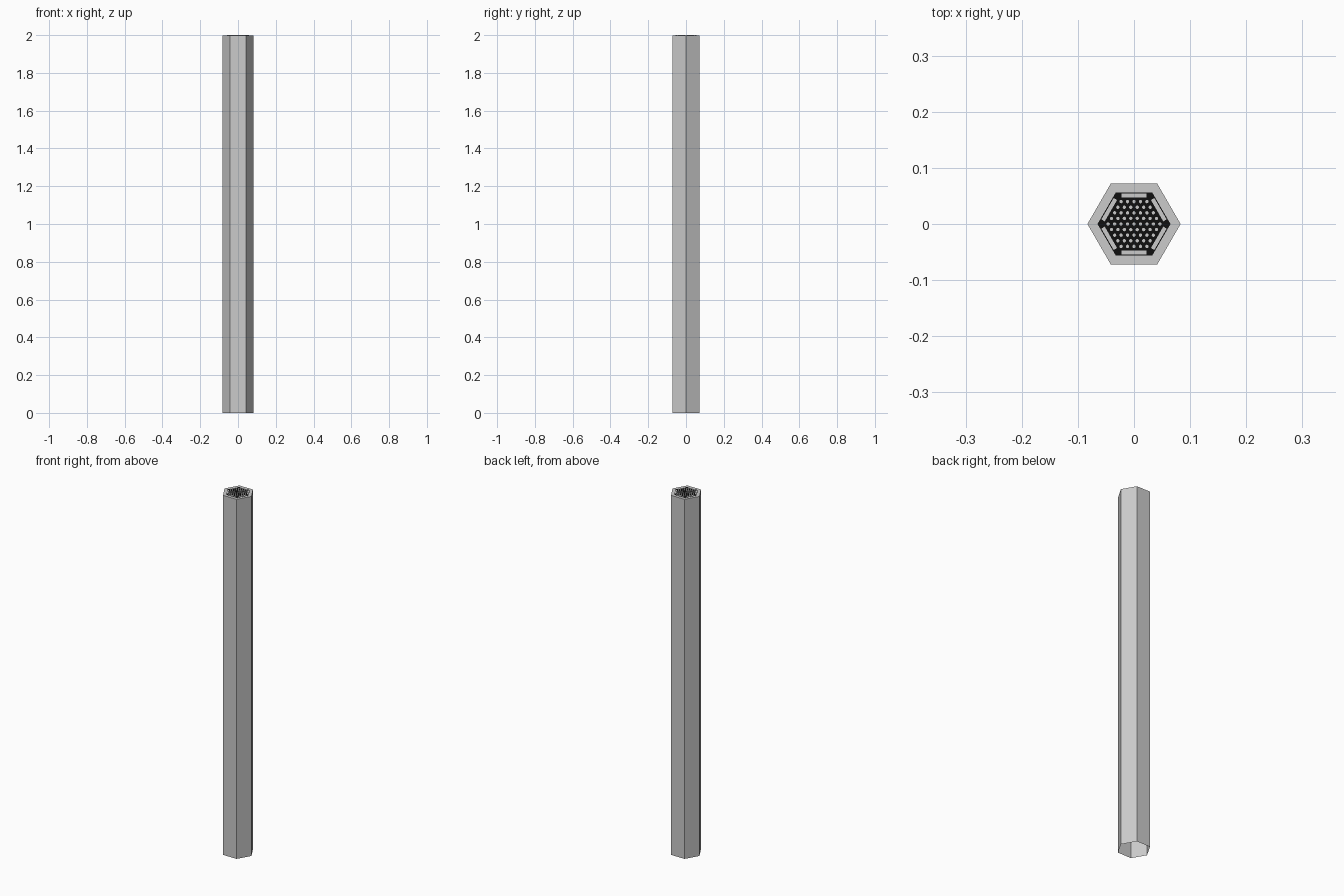
import bpy, bmesh
from math import cos, sin, pi, sqrt

if "Cube" in bpy.data.objects:
    bpy.data.objects.remove(bpy.data.objects["Cube"])

R_OUT, R_IN, TOP = 0.083, 0.065, 1.998

black = bpy.data.materials.new("black_face")
black.diffuse_color = (0.005, 0.005, 0.005, 1)
black.use_nodes = True
black.node_tree.nodes["Principled BSDF"].inputs["Base Color"].default_value = black.diffuse_color


def finish(bm, name, mat=None):
    bmesh.ops.recalc_face_normals(bm, faces=bm.faces)
    mesh = bpy.data.meshes.new(name)
    bm.to_mesh(mesh)
    bm.free()
    obj = bpy.data.objects.new(name, mesh)
    bpy.context.collection.objects.link(obj)
    if mat:
        mesh.materials.append(mat)
    return obj


def ring(bm, r, z, n=6, cx=0, cy=0):
    return [bm.verts.new((cx + r * cos(2 * pi * i / n), cy + r * sin(2 * pi * i / n), z))
            for i in range(n)]


def bridge(bm, a, b):
    n = len(a)
    for i in range(n):
        j = (i + 1) % n
        bm.faces.new((a[i], a[j], b[j], b[i]))


# Hexagonal sleeve: open at the bottom, flat rim on top
bm = bmesh.new()
base, rim, lip = ring(bm, R_OUT, 0), ring(bm, R_OUT, TOP), ring(bm, R_IN, TOP)
bridge(bm, base, rim)
bridge(bm, rim, lip)
finish(bm, "hex_sleeve")

# Black end plate filling the rim
bm = bmesh.new()
low, high = ring(bm, R_IN, TOP - 0.002), ring(bm, R_IN, TOP + 0.0005)
bridge(bm, low, high)
bm.faces.new(high)
finish(bm, "end_plate", black)

# Hexagonal grid of 61 pins
bm = bmesh.new()
step = 0.0115
for row in range(-4, 5):
    count = 9 - abs(row)
    for k in range(count):
        x = (k - (count - 1) / 2) * step
        y = row * step * sqrt(3) / 2
        a = ring(bm, 0.003, TOP, 12, x, y)
        b = ring(bm, 0.003, 2.0, 12, x, y)
        bridge(bm, a, b)
        bm.faces.new(b)
finish(bm, "pins")

# One bar along each side of the plate
for i in range(6):
    bm = bmesh.new()
    bmesh.ops.create_cube(bm, size=1)
    bmesh.ops.scale(bm, vec=(0.044, 0.007, 2.0 - TOP), verts=bm.verts)
    bmesh.ops.translate(bm, vec=(0, 0.051, (2.0 + TOP) / 2), verts=bm.verts)
    bar = finish(bm, f"side_bar_{i + 1}")
    bar.rotation_euler.z = i * pi / 3
